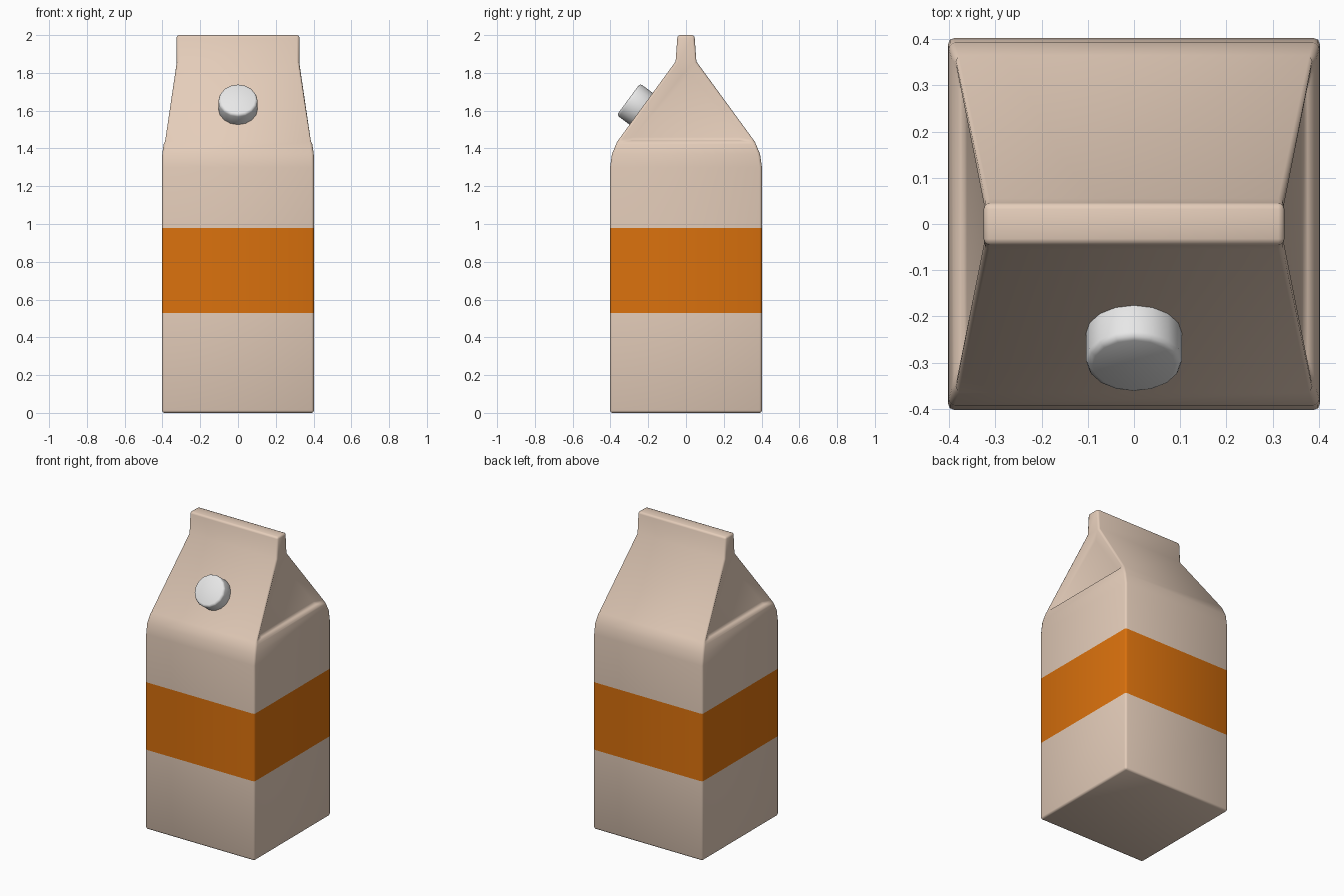
import bpy, bmesh, math
from mathutils import Vector

if "Cube" in bpy.data.objects:
    bpy.data.objects.remove(bpy.data.objects["Cube"])


def material(name, rgb):
    m = bpy.data.materials.new(name)
    m.diffuse_color = (*rgb, 1)
    m.use_nodes = True
    m.node_tree.nodes["Principled BSDF"].inputs["Base Color"].default_value = m.diffuse_color
    return m


cream = material("cream card", (0.78, 0.61, 0.49))
orange = material("orange band", (0.70, 0.165, 0.004))
white = material("white plastic", (0.8, 0.8, 0.8))


def finish(bm, name, mats, width, segments, angle):
    bmesh.ops.recalc_face_normals(bm, faces=bm.faces)
    me = bpy.data.meshes.new(name)
    bm.to_mesh(me)
    bm.free()
    ob = bpy.data.objects.new(name, me)
    bpy.context.collection.objects.link(ob)
    for m in mats:
        me.materials.append(m)
    mod = ob.modifiers.new("soft edges", 'BEVEL')
    mod.width, mod.segments = width, segments
    mod.limit_method, mod.angle_limit = 'ANGLE', math.radians(angle)
    bpy.ops.object.select_all(action='DESELECT')
    ob.select_set(True)
    bpy.context.view_layer.objects.active = ob
    bpy.ops.object.modifier_apply(modifier=mod.name)
    bpy.ops.object.shade_smooth_by_angle(angle=math.radians(50))
    return ob


# Carton: stacked rectangles (half width x, half depth y, height)
BAND = (0.53, 0.98)
rings = [(0.402, 0.402, 0), (0.402, 0.402, BAND[0]), (0.402, 0.402, BAND[1]),
         (0.402, 0.402, 1.30), (0.401, 0.392, 1.37), (0.392, 0.365, 1.435),
         (0.325, 0.055, 1.86), (0.325, 0.045, 2.0)]
bm = bmesh.new()
loops = [[bm.verts.new((sx * x, sy * y, z)) for sx, sy in ((-1, -1), (1, -1), (1, 1), (-1, 1))]
         for x, y, z in rings]
bm.faces.new(loops[0])
bm.faces.new(loops[-1])
gables = []
for k, (a, b) in enumerate(zip(loops, loops[1:])):
    for i in range(4):
        j = (i + 1) % 4
        f = bm.faces.new((a[i], a[j], b[j], b[i]))
        if k == 1:
            f.material_index = 1
        if k == 5 and i in (1, 3):
            gables.append(f)

# Recessed folded gable on each side
for f in gables:
    outer = list(f.verts)
    inner = []
    for v in outer:
        low = v.co.z < 1.6
        sx, sy = math.copysign(1, v.co.x), math.copysign(1, v.co.y)
        inner.append(bm.verts.new((sx * (0.363 if low else 0.318),
                                   sy * (0.29 if low else 0.02), 1.445 if low else 1.79)))
    bm.faces.remove(f)
    bm.faces.new(inner)
    for i in range(4):
        j = (i + 1) % 4
        bm.faces.new((outer[i], outer[j], inner[j], inner[i]))
finish(bm, "carton", [cream, orange], 0.013, 2, 33)

# Screw cap standing square to the front roof slope
normal = Vector((0, -0.805, 0.593))
bm = bmesh.new()
bmesh.ops.create_cone(bm, cap_ends=True, segments=16, radius1=0.104, radius2=0.104, depth=0.12)
cap = finish(bm, "screw_cap", [white], 0.014, 2, 50)
cap.rotation_euler = normal.to_track_quat('Z', 'Y').to_euler()
cap.location = Vector((0, -0.305, 1.66)) - normal * 0.06
